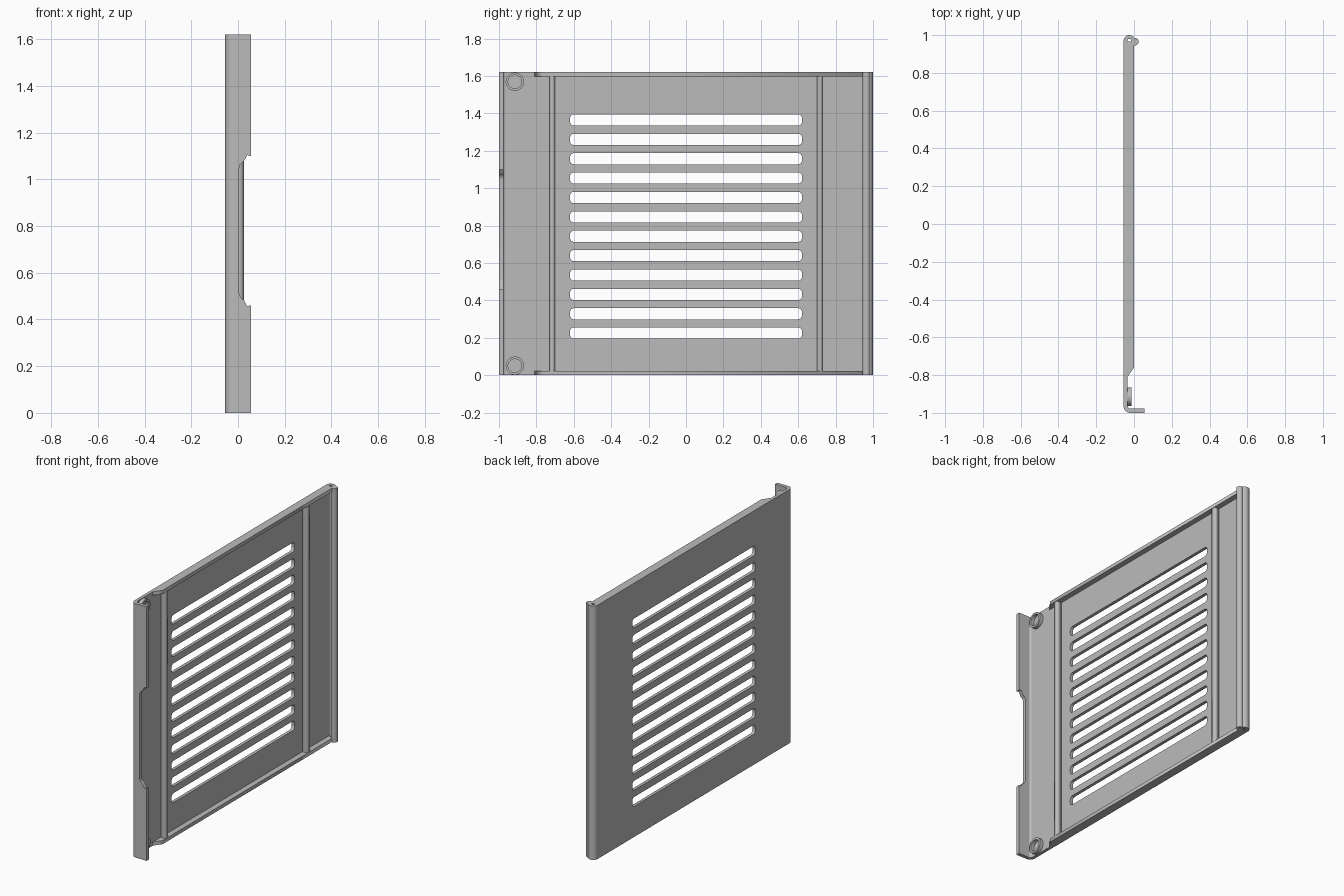
import bpy, math
from mathutils import Matrix, Vector

old = bpy.data.objects.get("Cube")
if old:
    bpy.data.objects.remove(old)

grey = bpy.data.materials.new("plain grey")
grey.use_nodes = True
colour = (0.5, 0.5, 0.5, 1)
grey.diffuse_color = colour
grey.node_tree.nodes["Principled BSDF"].inputs["Base Color"].default_value = colour

H = 1.62                      # panel height
OUT, SKIN, RIM = -0.055, -0.035, 0.0   # outer face, inner face, rim top

# Extrusion frames: outline axes (u, v) and thickness axis
FRAMES = {
    "x": Matrix(((0, 0, 1), (1, 0, 0), (0, 1, 0))),    # outline in y, z
    "y": Matrix(((1, 0, 0), (0, 0, -1), (0, 1, 0))),   # outline in x, z
    "z": Matrix.Identity(3),                           # outline in x, y
}


def prism(name, loops, axis, low, high, smooth=True):
    """Extrude filled outlines (first outer, others holes) along an axis."""
    curve = bpy.data.curves.new(name, "CURVE")
    curve.dimensions = "2D"
    curve.fill_mode = "BOTH"
    curve.extrude = (high - low) / 2
    for loop in loops:
        spline = curve.splines.new("POLY")
        spline.points.add(len(loop) - 1)
        for point, (u, v) in zip(spline.points, loop):
            point.co = (u, v, 0, 1)
        spline.use_cyclic_u = True
    obj = bpy.data.objects.new(name, curve)
    bpy.context.collection.objects.link(obj)
    frame = FRAMES[axis]
    middle = (low + high) / 2 * (-1 if axis == "y" else 1)
    obj.matrix_world = Matrix.Translation(frame @ Vector((0, 0, middle))) @ frame.to_4x4()
    bpy.ops.object.select_all(action="DESELECT")
    obj.select_set(True)
    bpy.context.view_layer.objects.active = obj
    bpy.ops.object.convert(target="MESH")
    obj = bpy.context.object
    obj.data.materials.clear()
    obj.data.materials.append(grey)
    bpy.ops.object.mode_set(mode="EDIT")
    bpy.ops.mesh.select_all(action="SELECT")
    bpy.ops.mesh.remove_doubles(threshold=0.0001)
    bpy.ops.mesh.normals_make_consistent(inside=False)
    bpy.ops.object.mode_set(mode="OBJECT")
    if smooth:
        bpy.ops.object.shade_smooth_by_angle(angle=math.radians(35))
    return obj


def arc(cu, cv, r, start, end, steps=8):
    angles = [math.radians(start + (end - start) * i / steps) for i in range(steps + 1)]
    return [(cu + r * math.cos(a), cv + r * math.sin(a)) for a in angles]


def rect(u0, u1, v0, v1):
    return [(u0, v0), (u1, v0), (u1, v1), (u0, v1)]


def rounded(u0, u1, v0, v1, r):
    return (arc(u1 - r, v1 - r, r, 0, 90, 4) + arc(u0 + r, v1 - r, r, 90, 180, 4)
            + arc(u0 + r, v0 + r, r, 180, 270, 4) + arc(u1 - r, v0 + r, r, 270, 360, 4))


def circle(u, v, r, steps=32):
    return arc(u, v, r, 0, 360, steps)[:-1]


# Flat panel with twelve ventilation slots
slots = []
for i in range(12):
    z = 0.225 + i * 0.1036
    slots.append(rounded(-0.62, 0.62, z - 0.03, z + 0.03, 0.02))
prism("vented_panel", [rect(-0.965, 0.97, 0, H)] + slots, "x", OUT, SKIN)

# Rounded front bend
bend = arc(-0.02, -0.965, 0.035, 180, 270) + arc(-0.02, -0.965, 0.012, 270, 180)
prism("front_bend", [bend], "z", 0, H)

# Front flange with a rounded finger notch
notch = (arc(0.055, 0.43, 0.03, 90, 120, 4) + arc(0.04, 0.515, 0.035, 245, 180, 6))
upper = [(x, 1.56 - z) for x, z in reversed(notch)]
flange = [(-0.02, 0), (0.055, 0)] + notch + upper + [(0.055, H), (-0.02, H)]
prism("front_flange", [flange], "y", -1.0, -0.977)

# Curled rear edge and the bead along its lip
curl = arc(-0.025, 0.97, 0.03, 180, 0, 12) + arc(-0.025, 0.97, 0.01, 0, 180, 12)
prism("rear_curl", [curl], "z", 0, H)
prism("rear_bead", [circle(0.005, 0.965, 0.02, 24)], "z", 0, H)

# Top and bottom rims with a sloped front end
rim = [(SKIN, -0.81), (RIM, -0.76), (RIM, 0.965), (SKIN, 0.965)]
for name, low in (("bottom_rim", 0), ("top_rim", H - 0.023)):
    prism(name, [rim], "z", low, low + 0.023, False)

# Upright stiffening ribs
for name, y in (("front_rib", -0.715), ("rear_rib", 0.715)):
    prism(name, [rect(SKIN, RIM - 0.003, y - 0.014, y + 0.014)], "z", 0.02, H - 0.02, False)

# Ring bosses in the front corners
for name, z in (("lower_boss", 0.051), ("upper_boss", H - 0.051)):
    prism(name, [circle(-0.915, z, 0.049), circle(-0.915, z, 0.036)], "x", SKIN, -0.012)
